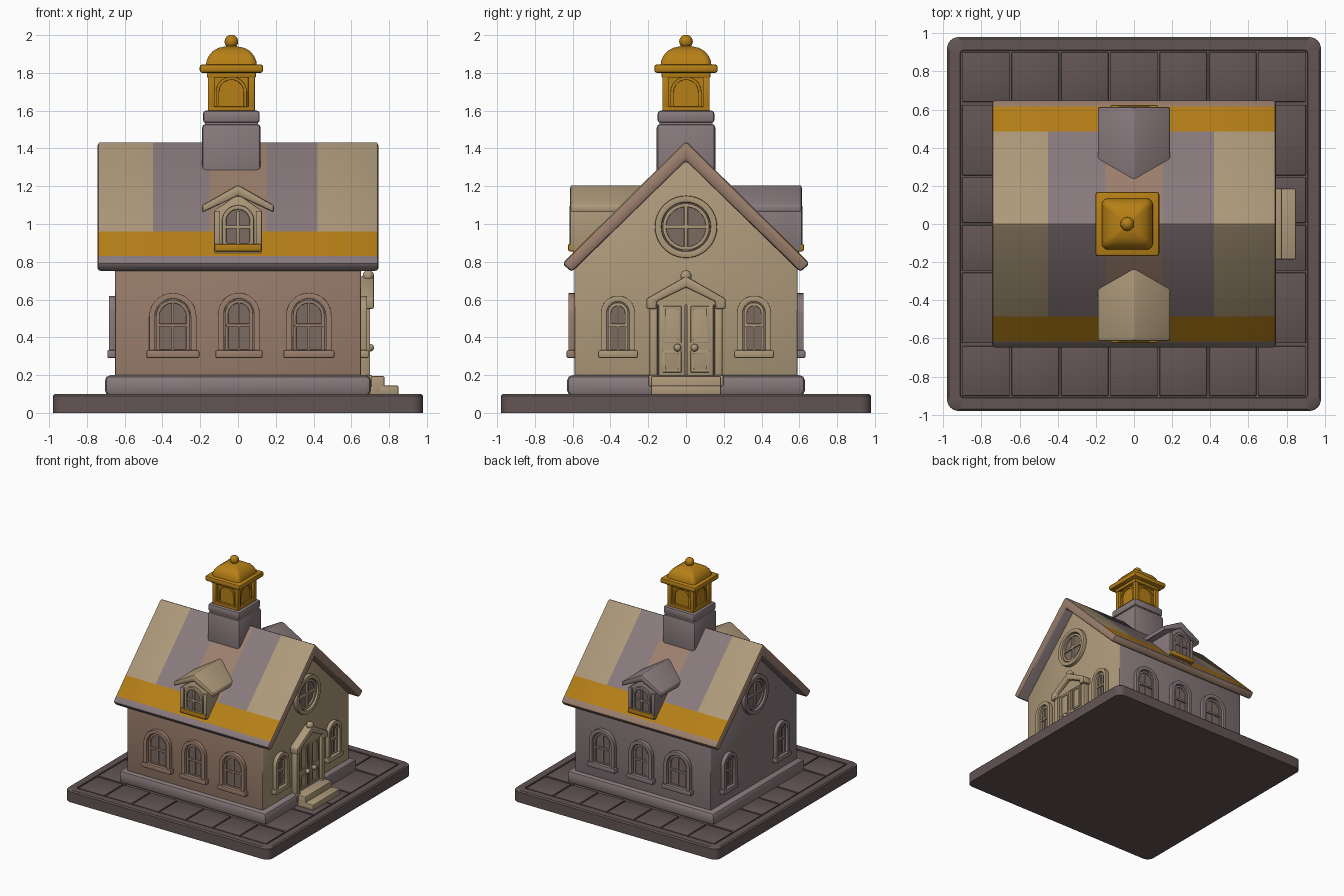
import bpy, bmesh
from math import sin, cos, pi
from mathutils import Matrix, Vector

if "Cube" in bpy.data.objects:
    bpy.data.objects.remove(bpy.data.objects["Cube"])

COL = {"stone": (.27, .22, .22), "brown": (.50, .38, .31), "mauve": (.42, .36, .37),
       "beige": (.58, .49, .36), "orange": (.62, .38, .05), "pane": (.36, .30, .27)}
MATS = {}
for k, c in COL.items():
    MATS[k] = bpy.data.materials.new(k)
    MATS[k].diffuse_color = (*[v ** 1.6 for v in c], 1)
I = Matrix()


def finish(name, bm, cols, M=I, bevel=0.0, seg=2):
    bmesh.ops.recalc_face_normals(bm, faces=bm.faces)
    bm.transform(M)
    me = bpy.data.meshes.new(name)
    bm.to_mesh(me)
    bm.free()
    for c in cols:
        me.materials.append(MATS[c])
    ob = bpy.data.objects.new(name, me)
    bpy.context.collection.objects.link(ob)
    bpy.ops.object.select_all(action='DESELECT')
    ob.select_set(True)
    bpy.context.view_layer.objects.active = ob
    if bevel:
        m = ob.modifiers.new("round", 'BEVEL')
        m.width, m.segments, m.limit_method, m.angle_limit = bevel, seg, 'ANGLE', 0.6
        bpy.ops.object.modifier_apply(modifier="round")
    bpy.ops.object.shade_smooth_by_angle(angle=0.7)
    return ob


def loft(name, rings, col, M=I, bevel=0.0, loop=False, pick=None, cols=None):
    """Skin equal-length closed rings; loop joins last to first, otherwise ends are capped."""
    bm = bmesh.new()
    vs = [[bm.verts.new(p) for p in r] for r in rings]
    n = len(rings[0])
    for i in range(len(rings) if loop else len(rings) - 1):
        a, b = vs[i], vs[(i + 1) % len(vs)]
        for j in range(n):
            f = bm.faces.new((a[j], a[(j + 1) % n], b[(j + 1) % n], b[j]))
            if pick:
                f.material_index = pick(i, j)
    if not loop:
        bm.faces.new(vs[0])
        bm.faces.new(vs[-1][::-1])
    return finish(name, bm, cols or [col], M, bevel)


def prism(name, outline, o0, o1, col, M=I, bevel=0.0):
    return loft(name, [[(u, -o, w) for u, w in outline] for o in (o0, o1)], col, M, bevel)


def frame(name, outer, inner, o1, col, M=I, bevel=0.006):
    rings = [[(u, -o, w) for u, w in s] for s, o in ((outer, -.01), (outer, o1), (inner, o1), (inner, -.01))]
    return loft(name, rings, col, M, bevel, loop=True)


def box(name, x0, x1, y0, y1, z0, z1, col, M=I, bevel=0.0):
    return loft(name, [[(x0, y0, z), (x1, y0, z), (x1, y1, z), (x0, y1, z)] for z in (z0, z1)], col, M, bevel)


def ball(name, pos, r, col, M=I):
    bm = bmesh.new()
    bmesh.ops.create_uvsphere(bm, u_segments=20, v_segments=12, radius=r,
                              matrix=Matrix.Translation(pos))
    return finish(name, bm, [col], M)


def arch(hw, z0, top, cu=0.0, n=14):
    arc = [(cu - hw * cos(pi * i / n), top - hw + hw * sin(pi * i / n)) for i in range(n + 1)]
    return [(cu - hw, z0)] + arc + [(cu + hw, z0)]


def circle(r, zc, n=40):
    return [(r * cos(2 * pi * i / n), zc + r * sin(2 * pi * i / n)) for i in range(n)]


def side(quarter, dist):  # local x runs along the wall, local -y points outwards
    return Matrix.Rotation(quarter * pi / 2, 4, 'Z') @ Matrix.Translation((0, -dist, 0))


# paved base
def rounded(h, z, r=.06, n=6):
    pts = []
    for q, (sx, sy) in enumerate(((1, 1), (-1, 1), (-1, -1), (1, -1))):
        pts += [(sx * (h - r) + r * cos((q + i / n) * pi / 2),
                 sy * (h - r) + r * sin((q + i / n) * pi / 2), z) for i in range(n + 1)]
    return pts


loft("base_slab", [rounded(.98, 0), rounded(.98, .088)], "stone")
loft("base_border", [rounded(.98, .08), rounded(.98, .09), rounded(.97, .1), rounded(.912, .1, .02),
                     rounded(.908, .08, .02)], "stone", loop=True)
xs = [-.905 + i * 1.81 / 7 for i in range(8)]
for s in (-1, 1):
    y0, y1 = sorted((s * .56, s * .902))
    for a, b in zip(xs, xs[1:]):
        box("paver", a + .005, b - .005, y0 if s < 0 else .64, -.64 if s < 0 else y1, .07, .1, "stone", bevel=.006)
    x0, x1 = sorted((s * .64, s * .902))
    for a, b in ((-.63, -.25), (-.25, 0), (0, .25), (.25, .63)):
        box("side_paver", x0, x1, a + .005, b - .005, .07, .1, "stone", bevel=.006)

# walls and plinth
box("plinth", -.705, .705, -.63, .63, .09, .2, "mauve", bevel=.03)
gable = [(-.59, .1), (.59, .1), (.59, .77), (0, 1.35), (-.59, .77)]
wall = loft("walls", [[(x, y, z) for y, z in gable] for x in (-.65, .65)], "brown",
            cols=["brown", "mauve", "beige"], pick=lambda i, j: 1 if j == 1 else 0, bevel=.008)
for f in wall.data.polygons:
    if f.normal.x > .9:
        f.material_index = 2
    elif f.normal.x < -.9:
        f.material_index = 1

# roof slab with an orange band and colour patches
half = [(0, 1.44), (.485, .96), (.615, .83), (.655, .79), (.605, .745), (0, 1.335)]
prof = half + [(-y, z) for y, z in half[-2:0:-1]]
tone = [1, 2, 0, 2, 1]
stations = [-.745, -.45, -.15, .15, .42, .745]


def roof_mat(i, j):
    if j in (1, 8):
        return 3
    return tone[i] if j in (0, 9) else (0 if j < 5 else 2)


loft("roof", [[(x, y, z) for y, z in prof] for x in stations], "brown",
     cols=["brown", "beige", "mauve", "orange"], pick=roof_mat, bevel=.018)


# arched windows
def window(M, cu, hw, col, z0=.32, top=.635):
    T = M @ Matrix.Translation((cu, 0, 0))
    prism("window_pane", arch(hw - .03, z0, top - .03), -.01, .004, "pane", T)
    frame("window_frame", arch(hw, z0, top), arch(hw - .03, z0 - .002, top - .03), .032, col, T)
    frame("window_sash", arch(hw - .036, z0, top - .036), arch(hw - .054, z0 + .018, top - .054), .016, col, T, .003)
    box("window_bar", .045 - hw, hw - .045, -.018, .005, .455, .472, col, T, .003)
    box("window_mullion", -.006, .006, -.012, .005, z0 + .01, top - .045, col, T)
    box("window_sill", -hw - .015, hw + .015, -.042, .01, .29, .332, col, T, .008)


for q, col in ((0, "brown"), (2, "mauve")):
    s = 1 if q == 0 else -1
    for cu, hw in ((-.345, .125), (.005, .11), (.375, .12)):
        window(side(q, .59), s * cu, hw, col)
for q, col in ((1, "beige"), (3, "mauve")):
    for cu in (-.36, .36):
        window(side(q, .65), cu, .09, col, top=.62)

# round gable windows
for q, col in ((1, "beige"), (3, "mauve")):
    M = side(q, .65)
    prism("round_pane", circle(.13, .985), -.01, .004, "pane", M)
    frame("round_frame", circle(.165, .985), circle(.13, .985), .032, col, M)
    frame("round_sash", circle(.124, .985), circle(.105, .985), .018, col, M, .003)
    box("round_bar", -.11, .11, -.018, .005, .975, .995, col, M, .003)
    box("round_mullion", -.01, .01, -.018, .005, .877, 1.093, col, M, .003)

# doorway on the right side
M = side(1, .65)
box("lower_step", -.185, .185, -.2, 0, .09, .145, "beige", M, .008)
box("upper_step", -.185, .185, -.125, 0, .09, .195, "beige", M, .008)
prism("door_panel_back", [(-.15, .19), (.15, .19), (.15, .57), (0, .66), (-.15, .57)], -.01, .018, "pane", M)
for s in (-1, 1):
    u0, u1 = sorted((s * .15, s * .192))
    box("door_pilaster", u0, u1, -.05, .01, .14, .57, "beige", M, .008)
    box("pilaster_foot", u0 - .006, u1 + .006, -.06, .01, .14, .2, "beige", M, .006)
    a, b = sorted((s * .005, s * .145))
    box("door_leaf", a, b, -.032, 0, .19, .585, "beige", M, .005)
    for z0, z1 in ((.215, .33), (.37, .565)):
        outer = [(a + .02, z0), (b - .02, z0), (b - .02, z1), (a + .02, z1)]
        inner = [(a + .036, z0 + .016), (b - .036, z0 + .016), (b - .036, z1 - .016), (a + .036, z1 - .016)]
        frame("door_moulding", outer, inner, .04, "beige", M, .003)
    ball("door_knob", (s * .045, -.05, .345), .02, "beige", M)
prism("door_tympanum", [(-.16, .57), (.16, .57), (.16, .6), (0, .7), (-.16, .6)], 0, .035, "beige", M)
prism("door_hood", [(-.21, .55), (-.155, .55), (-.155, .59), (0, .665), (.155, .59), (.155, .55), (.21, .55),
                    (.21, .605), (0, .725), (-.21, .605)], -.01, .07, "beige", M, .01)
ball("hood_finial", (0, -.04, .725), .03, "beige", M)

# dormers front and back
for q, col in ((0, "beige"), (2, "mauve")):
    M = side(q, .598)
    prism("dormer_body", [(-.125, .84), (.125, .84), (.125, 1.07), (0, 1.16), (-.125, 1.07)], -.35, 0, col, M, .006)
    prism("dormer_roof", [(-.19, 1.06), (-.19, 1.1), (0, 1.208), (.19, 1.1), (.19, 1.06), (0, 1.15)],
          -.4, .015, col, M, .012)
    prism("dormer_pane", arch(.065, .89, 1.08), -.01, .004, "pane", M)
    frame("dormer_frame", arch(.085, .88, 1.1), arch(.062, .9, 1.077), .018, col, M)
    box("dormer_bar", -.065, .065, -.014, .005, .975, .992, col, M, .003)
    box("dormer_mullion", -.009, .009, -.014, .005, .89, 1.07, col, M, .003)
    box("dormer_sill", -.125, .125, -.026, .01, .855, .895, "orange", M, .008)
    for s in (-1, 1):
        box("dormer_post", s * .11 - .016, s * .11 + .016, -.014, .01, .86, 1.07, col, M, .005)

# tower with lantern
C = Matrix.Translation((-.035, 0, 0))


def tier(name, h, z0, z1, col, bevel):
    box(name, -h, h, -h, h, z0, z1, col, C, bevel)


tier("tower_base", .155, 1.2, 1.53, "mauve", .02)
tier("tower_neck", .14, 1.5, 1.55, "mauve", 0)
tier("tower_cap", .15, 1.535, 1.6, "mauve", .015)
tier("lantern_core", .1, 1.59, 1.81, "orange", 0)
tier("lantern_foot", .125, 1.595, 1.622, "orange", .006)
tier("lantern_head", .13, 1.775, 1.81, "orange", .006)
for sx in (-1, 1):
    for sy in (-1, 1):
        box("lantern_post", sx * .107 - .018, sx * .107 + .018, sy * .107 - .018, sy * .107 + .018,
            1.6, 1.8, "orange", C, .005)
for q in range(4):
    frame("lantern_arch", arch(.082, 1.61, 1.78), arch(.065, 1.625, 1.763), .012, "orange", C @ side(q, .1), .003)
tier("lantern_cornice", .168, 1.8, 1.845, "orange", .014)
steps = [(.135, 1.835), (.132, 1.862), (.12, 1.89), (.1, 1.914), (.07, 1.932), (.025, 1.942)]
loft("lantern_dome", [rounded(h, z, h * .25) for h, z in steps], "orange", C)
ball("lantern_finial", (0, 0, 1.966), .036, "orange", C)

for m in bpy.data.materials:
    if m.users and not m.is_grease_pencil:
        m.use_nodes = True
        m.node_tree.nodes["Principled BSDF"].inputs["Base Color"].default_value = m.diffuse_color
